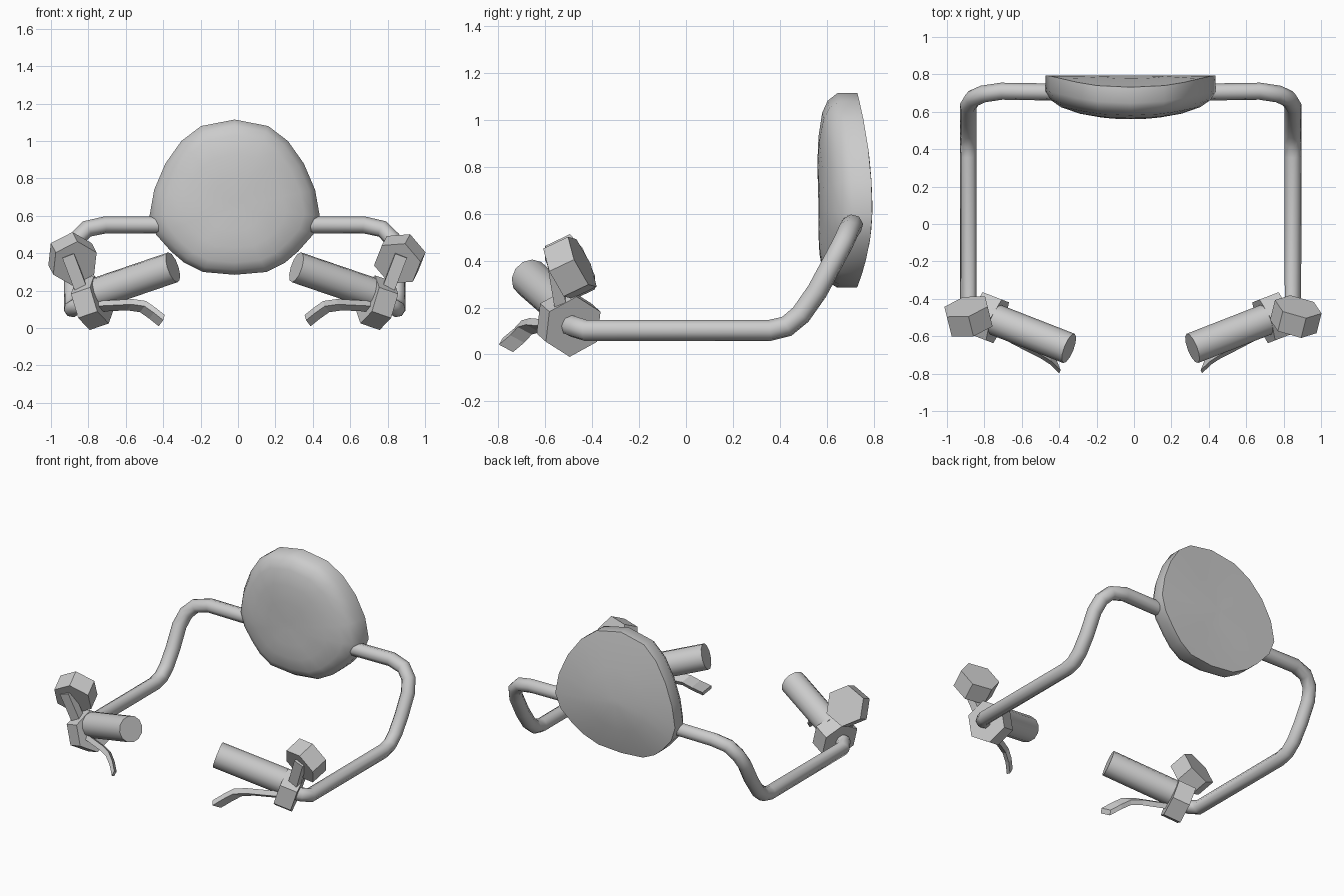
import bpy, bmesh, math
from mathutils import Vector

old = bpy.data.objects.get("Cube")
if old:
    bpy.data.objects.remove(old, do_unlink=True)

GREY = (0.6, 0.6, 0.6, 1)
mat = bpy.data.materials.new("plain_grey")
mat.use_nodes = True
mat.diffuse_color = GREY
mat.node_tree.nodes["Principled BSDF"].inputs["Base Color"].default_value = GREY

OFFSET = -0.018  # the mirror plane sits slightly off centre


def loft(name, rings, smooth=True):
    """Skin a list of point rings and cap both ends."""
    bm = bmesh.new()
    loops = [[bm.verts.new(p) for p in ring] for ring in rings]
    for a, b in zip(loops, loops[1:]):
        for i in range(len(a)):
            j = (i + 1) % len(a)
            bm.faces.new((a[i], a[j], b[j], b[i]))
    bm.faces.new(loops[0])
    bm.faces.new(loops[-1])
    bmesh.ops.recalc_face_normals(bm, faces=bm.faces)
    mesh = bpy.data.meshes.new(name)
    bm.to_mesh(mesh)
    bm.free()
    mesh.materials.append(mat)
    obj = bpy.data.objects.new(name, mesh)
    bpy.context.collection.objects.link(obj)
    if smooth:
        bpy.ops.object.select_all(action="DESELECT")
        obj.select_set(True)
        bpy.context.view_layer.objects.active = obj
        bpy.ops.object.shade_smooth_by_angle(angle=math.radians(50))
    return obj


def ring(center, direction, ref, radius, sides):
    """Polygon around direction with its first corner towards ref."""
    d = direction.normalized()
    u = (ref - d * ref.dot(d)).normalized()
    v = d.cross(u)
    turns = [2 * math.pi * i / sides for i in range(sides)]
    return [center + (u * math.cos(t) + v * math.sin(t)) * radius for t in turns]


def prism(name, a, b, ref, radius, sides, smooth=False):
    return loft(name, [ring(p, b - a, ref, radius, sides) for p in (a, b)], smooth)


def tube(name, path, radius, sides=8):
    """Round bar with mitred bends and a frame carried along the path."""
    rings, ref = [], Vector((0, 0, 1))
    for i, p in enumerate(path):
        before = (p - path[max(i - 1, 0)]).normalized()
        after = (path[min(i + 1, len(path) - 1)] - p).normalized()
        d = (before + after).normalized()
        rings.append(ring(p, d, ref, radius, sides))
        ref = rings[-1][0] - p
    return loft(name, rings)


def strip(name, path, wide, thick):
    """Flat bar whose section is spanned by two half-size vectors."""
    return loft(name, [[p + wide + thick, p - wide + thick,
                        p - wide - thick, p + wide - thick] for p in path], False)


# Back pad: domed front, flat rear, egg-shaped outline
half = [(0.0, 0.285), (0.17, 0.3), (0.27, 0.35), (0.34, 0.41), (0.42, 0.5),
        (0.455, 0.6), (0.43, 0.74), (0.37, 0.88), (0.285, 1.0), (0.18, 1.08), (0.0, 1.115)]
outline = half + [(-x, z) for x, z in reversed(half[1:-1])]


def pad_ring(scale, depth):
    points = []
    for x, z in outline:
        z = 0.65 + (z - 0.65) * scale
        bend = (z - 0.62) / (0.5 if z > 0.62 else 0.335)
        points.append((x * scale + OFFSET, 0.795 - 0.065 * bend ** 2 - depth, z))
    return points


layers = [(0.08, 0), (0.5, 0), (1, 0), (1, 0.085), (0.93, 0.135), (0.82, 0.17),
          (0.6, 0.205), (0.35, 0.225), (0.08, 0.23)]
loft("back_pad", [pad_ring(s, d) for s, d in layers])

# Both arms with their controls
bar_path = [(0.76, -0.505, 0.13), (0.84, -0.485, 0.12), (0.868, -0.43, 0.103),
            (0.868, 0.36, 0.103), (0.868, 0.43, 0.12), (0.868, 0.49, 0.17),
            (0.868, 0.56, 0.27), (0.868, 0.63, 0.4), (0.845, 0.67, 0.475),
            (0.79, 0.695, 0.53), (0.69, 0.71, 0.552), (0.38, 0.705, 0.552)]
lever_path = [(0.76, -0.54, 0.115), (0.56, -0.645, 0.125), (0.49, -0.68, 0.115),
              (0.44, -0.712, 0.08), (0.39, -0.76, 0.04)]

for side, s in (("left", 1), ("right", -1)):
    def at(x, y, z):
        return Vector((s * x + OFFSET, y, z))

    def way(x, y, z):
        return Vector((s * x, y, z))

    up = Vector((0, 0, 1))
    tube(side + "_arm_bar", [at(*p) for p in bar_path], 0.046)

    # Hexagonal hub and hand grip share one axis
    hub, grip_end = at(0.765, -0.5, 0.135), at(0.33, -0.665, 0.325)
    axis = way(-0.39, -0.15, 0.135).normalized()
    prism(side + "_hub", hub - axis * 0.055, hub + axis * 0.06, up, 0.135, 6)
    prism(side + "_grip", at(0.74, -0.505, 0.185), grip_end, up, 0.084, 12, True)

    # Lever below the grip
    strip(side + "_lever", [at(*p) for p in lever_path],
          way(0.012, 0.03, -0.016), way(-0.004, 0.008, 0.014))

    # Stalk and hexagonal mirror head
    strip(side + "_stalk", [at(0.81, -0.53, 0.18), at(0.89, -0.565, 0.39)],
          way(0.031, 0, -0.012), way(0, 0.025, 0.004))
    head = at(0.883 if s > 0 else 0.867, -0.495, 0.37)
    tilt = way(0.22, 0.88, 0.42).normalized() * 0.06
    ref = Vector((1, 0, 0.2)) if s > 0 else up
    prism(side + "_mirror_head", head - tilt, head + tilt, ref, 0.13, 6)
